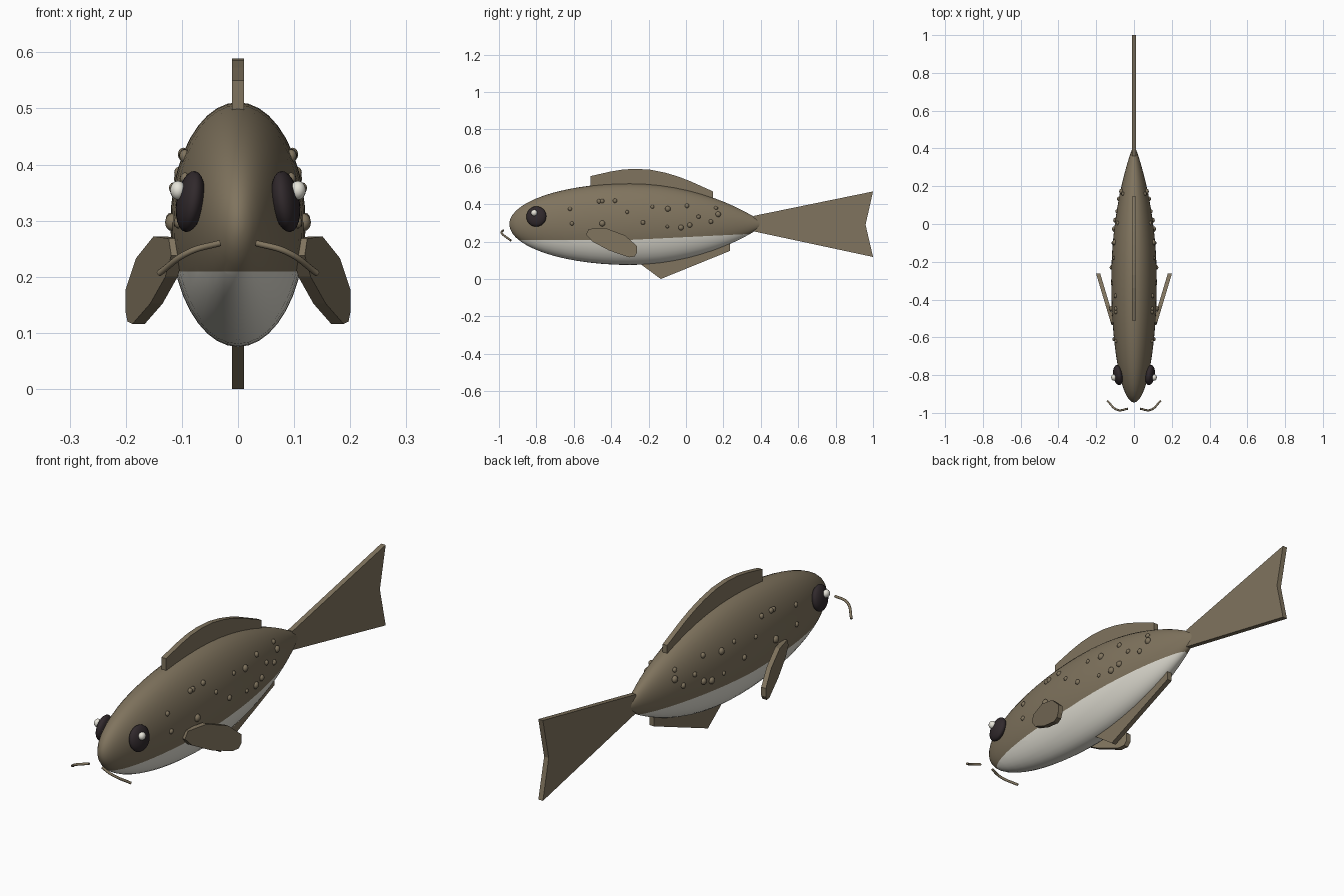
import bpy, bmesh, math
from mathutils import Vector, Matrix

if "Cube" in bpy.data.objects:
    bpy.data.objects.remove(bpy.data.objects["Cube"])

CZ, RMAX, RATIO = 0.293, 0.218, 0.553      # body axis height, half height, width ratio


def material(name, rgb):
    m = bpy.data.materials.new(name)
    m.diffuse_color = (*rgb, 1)
    m.use_nodes = True
    m.node_tree.nodes["Principled BSDF"].inputs["Base Color"].default_value = m.diffuse_color
    return m


BROWN = material("olive_brown", (0.216, 0.174, 0.112))
CREAM = material("belly_cream", (0.76, 0.74, 0.66))
DARK = material("eye_dark", (0.03, 0.022, 0.025))
GLINT = material("eye_glint", (0.82, 0.80, 0.72))


def finish(name, bm, mats, smooth=None):
    bmesh.ops.recalc_face_normals(bm, faces=bm.faces[:])
    me = bpy.data.meshes.new(name)
    bm.to_mesh(me)
    bm.free()
    for m in mats:
        me.materials.append(m)
    ob = bpy.data.objects.new(name, me)
    bpy.context.collection.objects.link(ob)
    if smooth:
        bpy.ops.object.select_all(action='DESELECT')
        ob.select_set(True)
        bpy.context.view_layer.objects.active = ob
        bpy.ops.object.shade_smooth_by_angle(angle=math.radians(smooth))
    return ob


def half_height(y):
    if y < -0.3:
        return RMAX * math.sqrt(max(0, 1 - ((y + 0.3) / 0.645) ** 2))
    return RMAX * max(0, 1 - ((y + 0.3) / 0.72) ** 2) ** 0.9


def side_x(y, z):
    r = half_height(y)
    return RATIO * math.sqrt(max(0, r * r - (z - CZ) ** 2))


# Body: elliptical rings along y, closed at nose and tail
N, SEG = 14, 40
ys = [-0.3 - 0.645 * math.cos(math.pi / 2 * i / N) for i in range(1, N)]
ys += [-0.3 + 0.72 * math.sin(math.pi / 2 * i / N) for i in range(0, N)]
bm = bmesh.new()
rings = []
for y in ys:
    r = half_height(y)
    rings.append([bm.verts.new((r * RATIO * math.cos(a), y, CZ + r * math.sin(a)))
                  for a in (2 * math.pi * k / SEG for k in range(SEG))])
for a, b in zip(rings, rings[1:]):
    for k in range(SEG):
        bm.faces.new((a[k], a[(k + 1) % SEG], b[(k + 1) % SEG], b[k]))
for ring, y in ((rings[0], -0.945), (rings[-1], 0.42)):
    tip = bm.verts.new((0, y, CZ))
    for k in range(SEG):
        bm.faces.new((ring[k], ring[(k + 1) % SEG], tip))

# Belly edge: level in front, rising towards the tail
BREAK, SLOPE = -0.3, 0.05
for front, normal in ((True, (0, 0, 1)), (False, (0, -SLOPE, 1))):
    faces = [f for f in bm.faces if (f.calc_center_median().y < BREAK) == front]
    geom = faces + list({e for f in faces for e in f.edges}) + list({v for f in faces for v in f.verts})
    bmesh.ops.bisect_plane(bm, geom=geom, dist=1e-5, plane_co=(0, BREAK, 0.209), plane_no=normal)
for f in bm.faces:
    c = f.calc_center_median()
    f.material_index = int(c.z < 0.209 + SLOPE * max(0, c.y - BREAK))
finish("body", bm, [BROWN, CREAM], 40)


# Fins: flat outlines in (y, z) given a thickness and a sideways slant
def fin(name, outline, thick=0.022, place=lambda y: 0.0):
    bm = bmesh.new()
    lo, hi = ([bm.verts.new((place(y) + s * thick / 2, y, z)) for y, z in outline] for s in (-1, 1))
    bm.faces.new(lo)
    bm.faces.new(hi[::-1])
    n = len(outline)
    for i in range(n):
        j = (i + 1) % n
        bm.faces.new((lo[i], lo[j], hi[j], hi[i]))
    finish(name, bm, [BROWN])


fin("dorsal_fin", [(-0.51, 0.47), (-0.51, 0.55), (-0.41, 0.573), (-0.34, 0.585), (-0.27, 0.589),
                   (-0.19, 0.584), (-0.11, 0.568), (-0.04, 0.547), (0.02, 0.524), (0.145, 0.468),
                   (0.145, 0.425), (-0.1, 0.45)])
fin("anal_fin", [(-0.25, 0.085), (-0.135, 0.0), (0.235, 0.15), (0.235, 0.2), (0.0, 0.16)])
fin("tail_fin", [(0.36, 0.337), (1.0, 0.468), (0.96, 0.29), (1.0, 0.118), (0.36, 0.255)])
for side, label in ((1, "right"), (-1, "left")):
    fin(label + "_pectoral_fin",
        [(-0.535, 0.238), (-0.52, 0.268), (-0.43, 0.272), (-0.326, 0.233), (-0.262, 0.176),
         (-0.262, 0.14), (-0.275, 0.12), (-0.305, 0.116), (-0.41, 0.152), (-0.50, 0.2)],
        0.022, lambda y, s=side: s * (0.108 + (y + 0.535) * 0.3))


def ball(bm, loc, scale, rot=None, seg=24):
    m = Matrix.Translation(loc) @ (rot or Matrix()) @ Matrix.Diagonal((*scale, 1))
    bmesh.ops.create_uvsphere(bm, u_segments=seg, v_segments=seg // 2, radius=1, matrix=m)


# Eyes with glints, and a barbel on each side of the mouth
for side, label in ((1, "right"), (-1, "left")):
    bm = bmesh.new()
    tilt = Matrix.Rotation(side * math.radians(-9), 4, 'Y') @ Matrix.Rotation(side * math.radians(-8), 4, 'Z')
    ball(bm, (side * 0.085, -0.8, 0.334), (0.024, 0.054, 0.055), tilt)
    finish(label + "_eye", bm, [DARK], 60)
    bm = bmesh.new()
    ball(bm, (side * 0.107, -0.812, 0.354), (0.014, 0.017, 0.017), seg=16)
    finish(label + "_eye_glint", bm, [GLINT], 60)

    cu = bpy.data.curves.new(label + "_barbel", 'CURVE')
    cu.dimensions = '3D'
    cu.bevel_depth, cu.bevel_resolution, cu.use_fill_caps = 0.0055, 2, True
    sp = cu.splines.new('BEZIER')
    pts = [(0.032, -0.978, 0.26), (0.085, -0.985, 0.245), (0.141, -0.937, 0.206)]
    sp.bezier_points.add(len(pts) - 1)
    for bp, (x, y, z) in zip(sp.bezier_points, pts):
        bp.co = (side * x, y, z)
        bp.handle_left_type = bp.handle_right_type = 'AUTO'
    cu.materials.append(BROWN)
    bpy.context.collection.objects.link(bpy.data.objects.new(label + "_barbel", cu))

# Skin bumps scattered on both flanks (y, z, radius)
BUMPS = [(-0.62, 0.375, 0.011), (-0.61, 0.297, 0.011), (-0.465, 0.415, 0.012), (-0.448, 0.416, 0.012),
         (-0.38, 0.418, 0.012), (-0.448, 0.297, 0.016), (-0.315, 0.358, 0.010), (-0.23, 0.302, 0.012),
         (-0.18, 0.386, 0.010), (-0.097, 0.375, 0.015), (-0.10, 0.28, 0.009), (0.005, 0.391, 0.012),
         (-0.027, 0.275, 0.015), (0.02, 0.288, 0.014), (0.067, 0.333, 0.011), (0.133, 0.307, 0.012),
         (0.16, 0.38, 0.011), (0.172, 0.346, 0.015)]
bm = bmesh.new()
for side in (1, -1):
    for y, z, r in BUMPS:
        ball(bm, (side * side_x(y, z), y, z), (r * 0.8, r, r), seg=12)
finish("skin_bumps", bm, [BROWN], 60)
